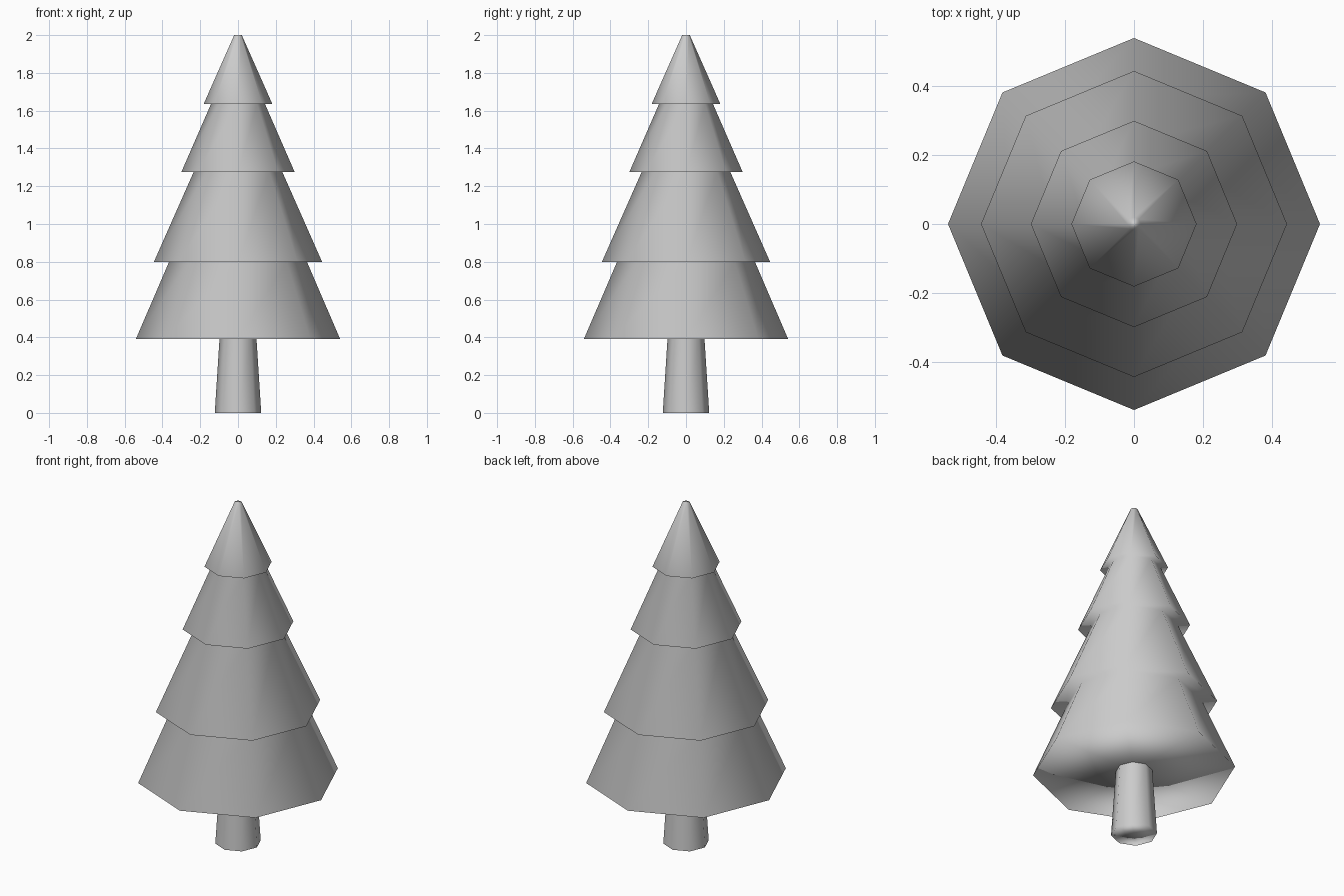
import bpy
import bmesh
from math import cos, sin, tau, radians

if "Cube" in bpy.data.objects:
    bpy.data.objects.remove(bpy.data.objects["Cube"])

SIDES = 8


def lathe(name, profile, cap_end=False):
    """Turn a (radius, height, normal tilt) profile into an eight-sided soft-shaded
    shell, closed at its underside by a fan around a centre point."""
    bm = bmesh.new()
    normals = [(0, 0, -1)]
    centre = bm.verts.new((0, 0, profile[0][1]))
    rings = []
    for r, z, tilt in profile:
        ring = []
        for i in range(SIDES):
            a = tau * i / SIDES
            ring.append(bm.verts.new((r * cos(a), r * sin(a), z)))
            t = radians(tilt)
            normals.append((cos(a) * cos(t), sin(a) * cos(t), sin(t)))
        rings.append(ring)
    for i in range(SIDES):
        j = (i + 1) % SIDES
        bm.faces.new((centre, rings[0][j], rings[0][i]))
        for low, high in zip(rings, rings[1:]):
            bm.faces.new((low[i], low[j], high[j], high[i]))
    if cap_end:
        bm.faces.new(rings[-1])
    for face in bm.faces:
        face.smooth = True
    mesh = bpy.data.meshes.new(name)
    bm.to_mesh(mesh)
    bm.free()
    # Soft shading that follows the sides of each tier
    mesh.normals_split_custom_set_from_vertices(normals)
    obj = bpy.data.objects.new(name, mesh)
    bpy.context.collection.objects.link(obj)
    return obj


# Tapered trunk, closed at the ground
lathe("trunk", [(0.123, 0.0, 3), (0.098, 0.39, 3)])

# Foliage: four stacked tiers (rim radius, rim height, top radius, top height, top tilt)
tiers = [
    (0.541, 0.39, 0.365, 0.80, 6),
    (0.445, 0.80, 0.235, 1.275, 6),
    (0.30, 1.275, 0.143, 1.635, 6),
    (0.182, 1.635, 0.02, 2.0, 30),
]
profile = []
for rim_r, rim_z, top_r, top_z, tilt in tiers:
    profile += [(rim_r, rim_z, 6), (top_r, top_z, tilt)]
lathe("foliage", profile, cap_end=True)
